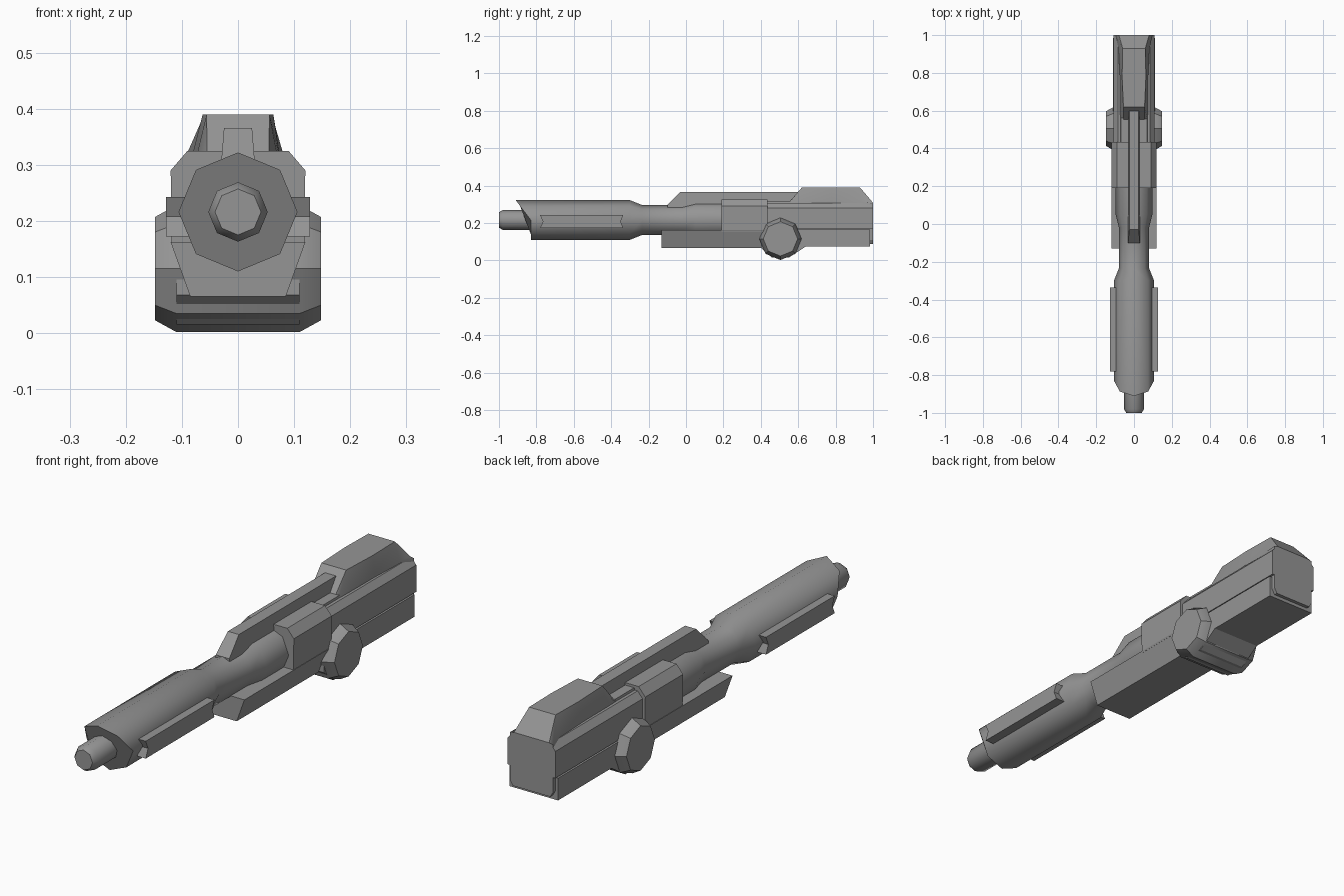
import bpy, bmesh, math

old = bpy.data.objects.get("Cube")
if old:
    bpy.data.objects.remove(old, do_unlink=True)

GREY = (0.3, 0.3, 0.3, 1)
metal = bpy.data.materials.new("gunmetal_grey")
metal.use_nodes = True
metal.diffuse_color = GREY
metal.node_tree.nodes["Principled BSDF"].inputs["Base Color"].default_value = GREY


def loft(name, rings, smooth=30):
    """Bridge matching closed rings of points and cap both ends."""
    bm = bmesh.new()
    loops = [[bm.verts.new(p) for p in ring] for ring in rings]
    n = len(loops[0])
    for a, b in zip(loops, loops[1:]):
        for i in range(n):
            j = (i + 1) % n
            bm.faces.new((a[i], a[j], b[j], b[i]))
    bm.faces.new(loops[0])
    bm.faces.new(loops[-1])
    bmesh.ops.recalc_face_normals(bm, faces=bm.faces)
    mesh = bpy.data.meshes.new(name)
    bm.to_mesh(mesh)
    bm.free()
    mesh.materials.append(metal)
    obj = bpy.data.objects.new(name, mesh)
    bpy.context.collection.objects.link(obj)
    bpy.ops.object.select_all(action="DESELECT")
    bpy.context.view_layer.objects.active = obj
    obj.select_set(True)
    bpy.ops.object.shade_smooth_by_angle(angle=math.radians(smooth))
    return obj


def section(y, half):
    """Symmetric cross-section from its right-hand (x, z) points."""
    return [(x, y, z) for x, z in half] + [(-x, y, z) for x, z in reversed(half)]


def prism(name, y0, y1, half):
    return loft(name, [section(y0, half), section(y1, half)])


def side_profile(name, points, width):
    """Extrude a (y, z) outline across x; width(z) gives the half width."""
    return loft(name, [[(s * width(z), y, z) for y, z in points] for s in (-1, 1)])


def octagon(y, r, z=0.216):
    angles = [i * math.pi / 4 for i in range(8)]
    return [(r * math.cos(a), y, z + r * math.sin(a)) for a in angles]


# Barrel shroud with an overhanging, slanted mouth
mouth = [(x, -0.83 - max(0, z - 0.216) * 0.76, z) for x, y, z in octagon(0, 0.106)]
stations = [(-0.30, 0.106), (-0.235, 0.08), (-0.02, 0.08), (0.05, 0.097), (0.25, 0.097)]
loft("barrel_shroud", [mouth] + [octagon(y, r) for y, r in stations], 50)

# Muzzle with a chamfered tip
loft("muzzle", [octagon(-1.0, 0.041), octagon(-0.98, 0.053), octagon(-0.8, 0.053)], 50)

# Barrel side rails with notched ends
for side, label in ((1, "left"), (-1, "right")):
    outline = [(-0.78, 0.172), (-0.765, 0.208), (-0.78, 0.243),
               (-0.335, 0.243), (-0.35, 0.208), (-0.335, 0.172)]
    loft(label + "_barrel_rail",
         [[(side * x, y, z) for y, z in outline] for x in (0.07, 0.128)])

# Forward lower tray
prism("lower_tray", -0.13, 0.5, [(0.085, 0.065), (0.12, 0.162)])

# Receiver collar
prism("receiver_collar", 0.19, 0.435,
      [(0.118, 0.155), (0.12, 0.29), (0.09, 0.325)])

# Upper rear body, and the raised plates in front of the hump
prism("rear_upper_body", 0.42, 1.0,
      [(0.108, 0.17), (0.108, 0.28), (0.085, 0.306)])
prism("rear_top_plate", 0.42, 0.56, [(0.075, 0.29), (0.07, 0.315)])

# Lower rear body sweeping down around the pivot
side_profile("rear_lower_body",
             [(0.40, 0.165), (0.40, 0.068), (0.46, 0.015), (0.55, 0.015),
              (0.64, 0.074), (0.985, 0.074), (0.985, 0.165)], lambda z: 0.11)
prism("rear_core", 0.42, 1.0, [(0.085, 0.088), (0.098, 0.11), (0.098, 0.2)])

# Rear hump
loft("rear_hump", [section(y, [(b, 0.27), (b, min(0.315, t - 0.004)), (w, t)]) for y, t, b, w in (
    (0.55, 0.31, 0.072, 0.055), (0.62, 0.39, 0.074, 0.056),
    (0.78, 0.39, 0.075, 0.063), (0.93, 0.39, 0.082, 0.06),
    (1.0, 0.308, 0.098, 0.08))], 40)

# Top sight rail with sloped ends
side_profile("top_rail", [(-0.1, 0.27), (-0.1, 0.295), (-0.03, 0.366),
                          (0.605, 0.366), (0.55, 0.3), (0.55, 0.27)],
             lambda z: 0.025 + (0.366 - z) * 0.08)

# Octagonal pivot drum through the body, chamfered on both ends
drum = [(-0.148, 0.092), (-0.11, 0.113), (0.11, 0.113), (0.148, 0.092)]
loft("pivot_drum", [[(x, 0.505 + py, pz) for py, _, pz in octagon(0, r, 0.115)]
                    for x, r in drum], 30)
